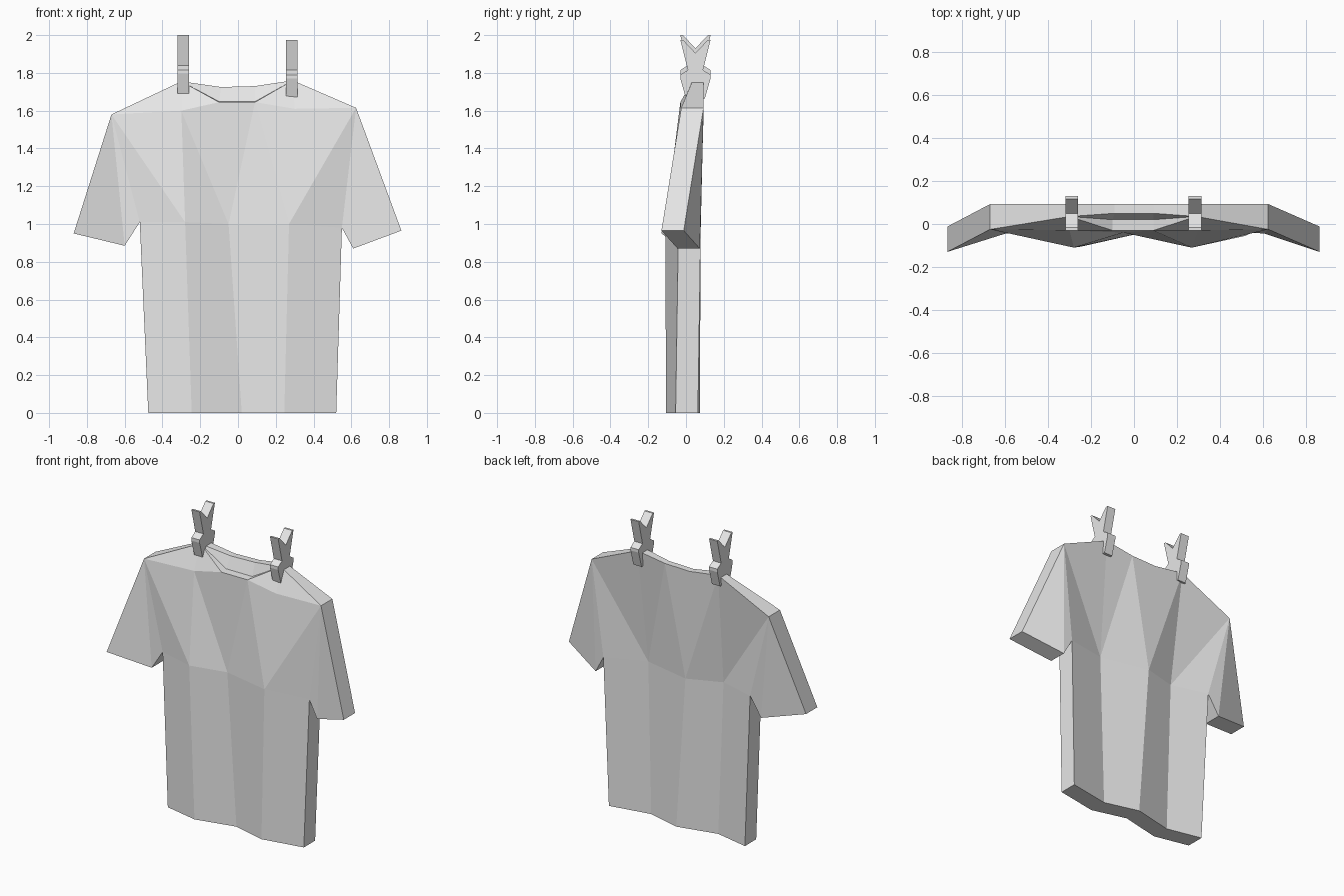
import bpy
import bmesh
from mathutils import Vector

cube = bpy.data.objects.get("Cube")
if cube:
    bpy.data.objects.remove(cube, do_unlink=True)

# Single pale grey for cloth and pegs
grey = bpy.data.materials.new("pale_grey")
grey.use_nodes = True
grey.diffuse_color = (0.8, 0.8, 0.8, 1)
grey.node_tree.nodes["Principled BSDF"].inputs["Base Color"].default_value = (0.8, 0.8, 0.8, 1)


def finish(bm, name):
    """Turn a bmesh into a flat shaded object."""
    bmesh.ops.recalc_face_normals(bm, faces=bm.faces[:])
    mesh = bpy.data.meshes.new(name)
    bm.to_mesh(mesh)
    bm.free()
    mesh.materials.append(grey)
    obj = bpy.data.objects.new(name, mesh)
    bpy.context.scene.collection.objects.link(obj)
    return obj


# ---- Shirt: front sheet points, the back is the same sheet moved back ----
THICKNESS = Vector((0, 0.118, 0))
front = {
    "shoulder_r": (-.67, -.025, 1.58), "shoulder_l": (.625, -.025, 1.615),
    "cuff_out_r": (-.87, -.13, .95), "cuff_out_l": (.865, -.13, .965),
    "cuff_in_r": (-.60, -.045, .885), "cuff_in_l": (.61, -.045, .87),
    "armpit_r": (-.52, -.045, 1.01), "armpit_l": (.55, -.04, .98),
    "fold_r": (-.28, -.11, 1.01), "fold_mid": (-.05, -.04, 1.0), "fold_l": (.27, -.11, 1.0),
    "hem_r": (-.475, -.055, 0), "hem_fold_r": (-.245, -.105, 0), "hem_mid": (.02, -.045, 0),
    "hem_fold_l": (.245, -.105, 0), "hem_l": (.52, -.055, 0),
}
# Upper chest, neck ledge and collar
upper = {
    "chest_r": (-.30, -.03, 1.60), "chest_l": (.30, -.03, 1.61),
    "neck_r": (-.10, -.03, 1.645), "neck_l": (.09, -.03, 1.645),
    "ledge_r": (-.10, .02, 1.648), "ledge_l": (.09, .02, 1.648),
    "seam_r": (-.30, .035, 1.755), "seam_l": (.29, .035, 1.76),
    "rim_r": (-.09, .05, 1.725), "rim_l": (.09, .05, 1.73),
    "back_seam_r": (-.30, .093, 1.755), "back_seam_l": (.29, .093, 1.76),
    "back_rim_r": (-.09, .093, 1.725), "back_rim_l": (.09, .093, 1.73),
}

bm = bmesh.new()
V = {}
for key, co in front.items():
    V[key] = bm.verts.new(co)
    V["b_" + key] = bm.verts.new(Vector(co) + THICKNESS)
for key, co in upper.items():
    V[key] = bm.verts.new(co)


def face(*keys):
    bm.faces.new([V[k] for k in keys])


def sheet(p, top):
    """Panels of one side: sleeves, draped chest, hanging folds."""
    chest_r, neck_r, neck_l, chest_l = top
    fold_r, fold_mid, fold_l = p + "fold_r", p + "fold_mid", p + "fold_l"
    for s, fold, chest in (("_r", fold_r, chest_r), ("_l", fold_l, chest_l)):
        sh, pit, cuff = p + "shoulder" + s, p + "armpit" + s, p + "cuff_in" + s
        face(sh, p + "cuff_out" + s, cuff)
        face(sh, cuff, pit)
        face(sh, pit, fold)
        face(sh, fold, chest)
    face(chest_r, fold_r, fold_mid)
    face(chest_r, fold_mid, neck_r)
    face(neck_r, fold_mid, neck_l)
    face(neck_l, fold_mid, fold_l)
    face(neck_l, fold_l, chest_l)
    mid = ["armpit_r", "fold_r", "fold_mid", "fold_l", "armpit_l"]
    hem = ["hem_r", "hem_fold_r", "hem_mid", "hem_fold_l", "hem_l"]
    for i in range(len(mid) - 1):
        face(p + mid[i], p + hem[i], p + hem[i + 1], p + mid[i + 1])


sheet("", ["chest_r", "neck_r", "neck_l", "chest_l"])
sheet("b_", ["back_seam_r", "back_rim_r", "back_rim_l", "back_seam_l"])

# Edge walls around sleeves, sides and hem
outline = ["shoulder_r", "cuff_out_r", "cuff_in_r", "armpit_r", "hem_r", "hem_fold_r",
           "hem_mid", "hem_fold_l", "hem_l", "armpit_l", "cuff_in_l", "cuff_out_l", "shoulder_l"]
for a, b in zip(outline, outline[1:]):
    face(a, b, "b_" + b, "b_" + a)

# Shoulder tops and neck opening
for s in ("_r", "_l"):
    face("shoulder" + s, "chest" + s, "seam" + s)
    face("chest" + s, "neck" + s, "seam" + s)
    face("seam" + s, "neck" + s, "ledge" + s)
    face("seam" + s, "ledge" + s, "rim" + s)
    face("shoulder" + s, "seam" + s, "back_seam" + s, "b_shoulder" + s)
    face("seam" + s, "rim" + s, "back_rim" + s, "back_seam" + s)
face("neck_r", "neck_l", "ledge_l", "ledge_r")
face("ledge_r", "ledge_l", "rim_l", "rim_r")
face("rim_r", "rim_l", "back_rim_l", "back_rim_r")
finish(bm, "shirt")

# ---- Clothes pegs: half profile (offset from centre, height below top) ----
half = [(.08, 0), (.04, -.16), (.08, -.185), (.08, -.205), (.05, -.31)]
PEG_Y = 0.05


def peg(name, x, top, width=0.06):
    profile = [(0, -.07), (.066, 0)] + half
    profile += [(-y, z) for y, z in reversed(profile[1:])]
    bm = bmesh.new()
    ring = [bm.verts.new((x - width / 2, PEG_Y + y, top + z)) for y, z in profile]
    cap = bm.faces.new(ring)
    out = bmesh.ops.extrude_face_region(bm, geom=[cap], use_keep_orig=True)
    moved = [v for v in out["geom"] if isinstance(v, bmesh.types.BMVert)]
    bmesh.ops.translate(bm, verts=moved, vec=(width, 0, 0))
    finish(bm, name)


peg("right_peg", -.29, 2.0)
peg("left_peg", .285, 1.975)
